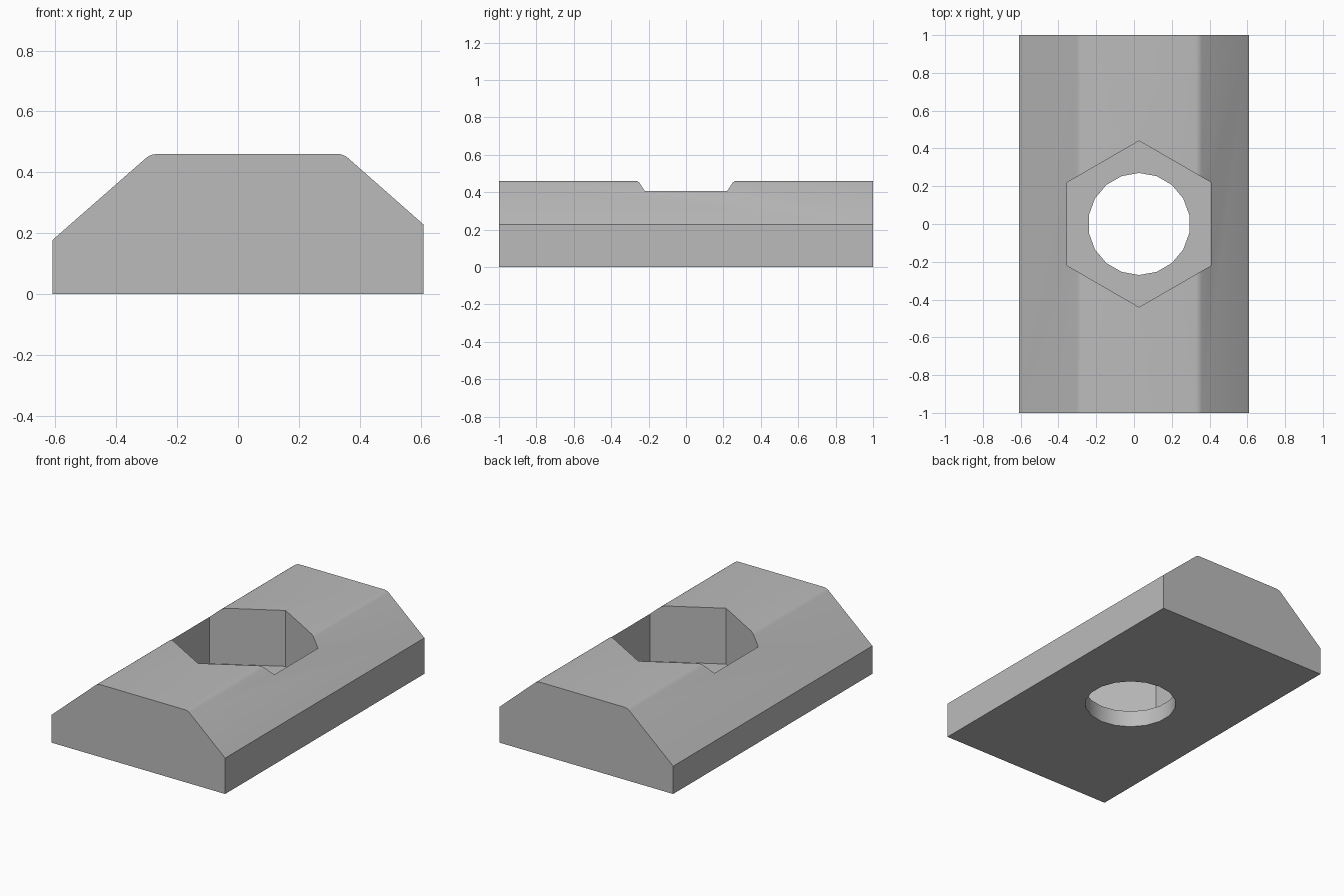
import bpy
import bmesh
from math import cos, sin, pi, radians
from mathutils import Vector

cube = bpy.data.objects.get("Cube")
if cube:
    bpy.data.objects.remove(cube, do_unlink=True)

steel = bpy.data.materials.new("plain_grey")
steel.use_nodes = True
GREY = (0.5, 0.5, 0.5, 1)
steel.diffuse_color = GREY
steel.node_tree.nodes["Principled BSDF"].inputs["Base Color"].default_value = GREY


def prism(name, points, direction):
    """Extrude a closed outline along a direction into a solid object."""
    bm = bmesh.new()
    face = bm.faces.new([bm.verts.new(p) for p in points])
    top = bmesh.ops.extrude_face_region(bm, geom=[face])["geom"]
    moved = [v for v in top if isinstance(v, bmesh.types.BMVert)]
    bmesh.ops.translate(bm, verts=moved, vec=Vector(direction))
    bmesh.ops.recalc_face_normals(bm, faces=bm.faces)
    mesh = bpy.data.meshes.new(name)
    bm.to_mesh(mesh)
    bm.free()
    mesh.materials.append(steel)
    obj = bpy.data.objects.new(name, mesh)
    bpy.context.collection.objects.link(obj)
    return obj


def ring(sides, radius, x, z):
    """Regular polygon with a corner pointing along y."""
    return [(x + radius * sin(2 * pi * i / sides),
             radius * cos(2 * pi * i / sides), z) for i in range(sides)]


# Lopsided bevelled bar with softly rounded upper shoulders
profile = [(-0.61, 0), (0.61, 0), (0.61, 0.228), (0.359, 0.449),
           (0.349, 0.455), (0.338, 0.459), (0.326, 0.46),
           (-0.267, 0.46), (-0.281, 0.458), (-0.293, 0.453), (-0.303, 0.446),
           (-0.61, 0.177)]
body = prism("slot_nut_body", [(x, -1, z) for x, z in profile], (0, 2, 0))

# Hexagonal pocket and round through hole
HOLE_X = 0.027
cutters = [prism("hex_pocket_cutter", ring(6, 0.44, HOLE_X, 0.105), (0, 0, 1)),
           prism("through_hole_cutter", ring(18, 0.27, HOLE_X, -0.5), (0, 0, 2))]

bpy.ops.object.select_all(action="DESELECT")
body.select_set(True)
bpy.context.view_layer.objects.active = body
for cutter in cutters:
    cutter.hide_render = True
    cut = body.modifiers.new(cutter.name, "BOOLEAN")
    cut.operation = "DIFFERENCE"
    cut.solver = "EXACT"
    cut.object = cutter
    bpy.ops.object.modifier_apply(modifier=cut.name)
    bpy.data.objects.remove(cutter, do_unlink=True)

bpy.ops.object.shade_smooth_by_angle(angle=radians(30))
